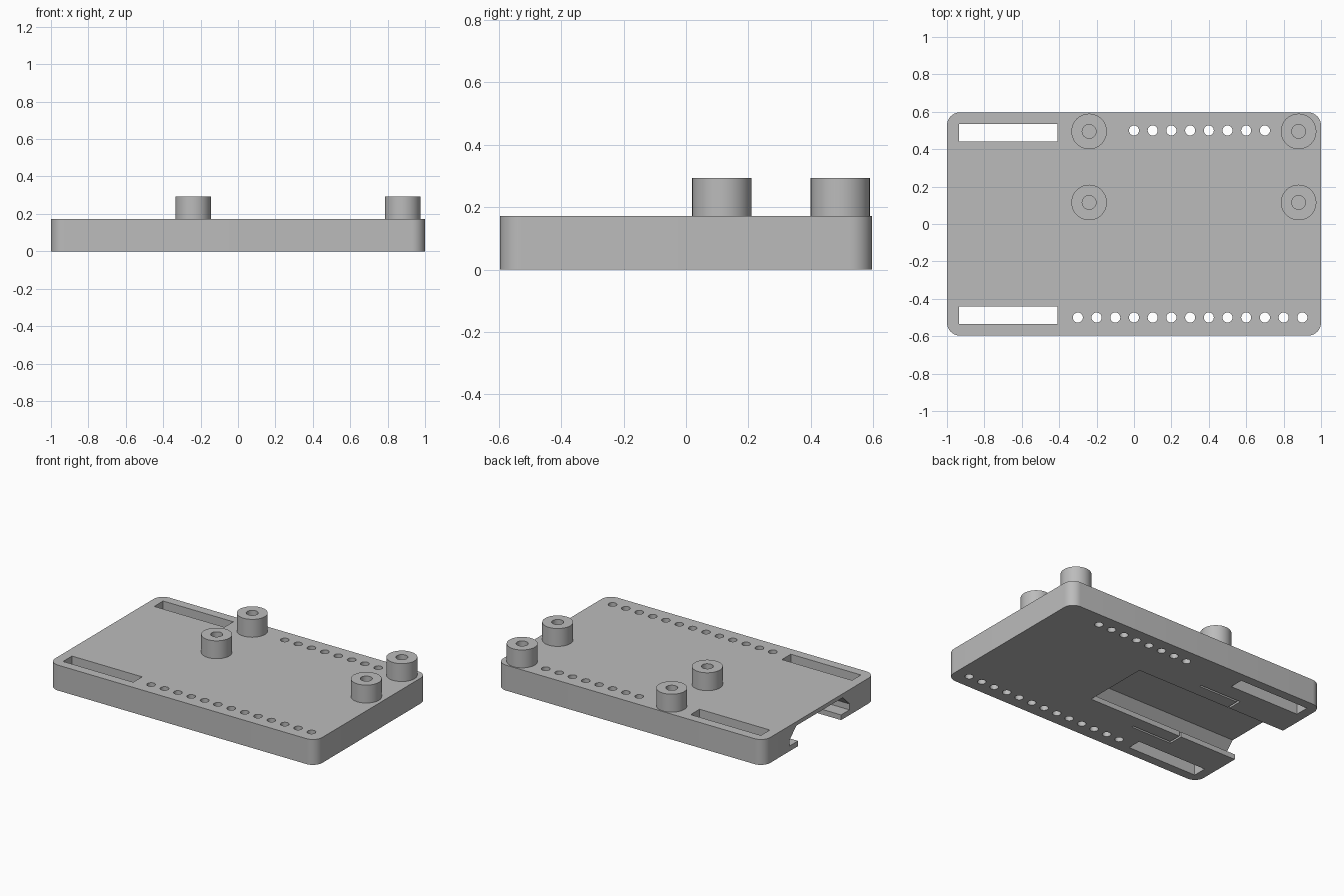
import bpy, bmesh, math

cube = bpy.data.objects.get("Cube")
if cube:
    bpy.data.objects.remove(cube, do_unlink=True)

PLATE_H = 0.172
POST_TOP = 0.293

grey = bpy.data.materials.new("plain grey")
grey.use_nodes = True
grey.diffuse_color = (0.5, 0.5, 0.5, 1)
grey.node_tree.nodes["Principled BSDF"].inputs["Base Color"].default_value = (0.5, 0.5, 0.5, 1)


def prism(name, outline, offset):
    """Extrude a closed 3D outline along an offset vector."""
    bm = bmesh.new()
    face = bm.faces.new([bm.verts.new(p) for p in outline])
    new = bmesh.ops.extrude_face_region(bm, geom=[face])["geom"]
    bmesh.ops.translate(bm, vec=offset, verts=[v for v in new if isinstance(v, bmesh.types.BMVert)])
    bmesh.ops.recalc_face_normals(bm, faces=bm.faces)
    mesh = bpy.data.meshes.new(name)
    bm.to_mesh(mesh)
    bm.free()
    mesh.materials.append(grey)
    obj = bpy.data.objects.new(name, mesh)
    bpy.context.collection.objects.link(obj)
    return obj


def box(name, x0, x1, y0, y1, z0, z1):
    return prism(name, [(x0, y0, z0), (x1, y0, z0), (x1, y1, z0), (x0, y1, z0)], (0, 0, z1 - z0))


def cylinder(name, x, y, r, z0, z1, sides):
    ring = [(x + r * math.cos(a), y + r * math.sin(a), z0)
            for a in (math.tau * i / sides for i in range(sides))]
    return prism(name, ring, (0, 0, z1 - z0))


def rounded_plate(name, hx, hy, r, height, steps=10):
    outline = []
    for i, (sx, sy) in enumerate([(1, 1), (-1, 1), (-1, -1), (1, -1)]):
        for k in range(steps + 1):
            a = math.pi / 2 * (i + k / steps)
            outline.append((sx * (hx - r) + r * math.cos(a), sy * (hy - r) + r * math.sin(a), 0))
    return prism(name, outline, (0, 0, height))


def cut(target, cutters):
    """Subtract the cutters, bake the result and delete the cutters."""
    for c in cutters:
        c.hide_render = True
        mod = target.modifiers.new("cut", 'BOOLEAN')
        mod.operation = 'DIFFERENCE'
        mod.solver = 'EXACT'
        mod.object = c
    graph = bpy.context.evaluated_depsgraph_get()
    mesh = bpy.data.meshes.new_from_object(target.evaluated_get(graph))
    target.modifiers.clear()
    target.data = mesh
    for c in cutters:
        bpy.data.objects.remove(c, do_unlink=True)


def smooth(obj):
    bpy.ops.object.select_all(action='DESELECT')
    obj.select_set(True)
    bpy.context.view_layer.objects.active = obj
    bpy.ops.object.shade_smooth_by_angle(angle=math.radians(30))


# Base plate with rounded corners
plate = rounded_plate("base_plate", 1.0, 0.597, 0.07, PLATE_H)
cutters = []

# Pin hole rows
for y, first, last in ((-0.5, -3, 9), (0.5, 0, 7)):
    for i in range(first, last + 1):
        cutters.append(cylinder("pin_hole", i / 10, y, 0.027, -0.1, 0.3, 20))

# Long strap slots
for s in (-1, 1):
    y0, y1 = sorted((s * 0.44, s * 0.535))
    cutters.append(box("strap_slot", -0.935, -0.41, y0, y1, -0.1, 0.3))

# Underside channel: narrow mouth, wider inside, sloping in to the roof
half = [(0.23, -0.1), (0.23, 0.035), (0.32, 0.035), (0.32, 0.075), (0.25, 0.145)]
section = half + [(-y, z) for y, z in reversed(half)]
cutters.append(prism("channel", [(-1.2, y, z) for y, z in section], (1.35, 0, 0)))

# Thin reliefs that free a spring tongue in each channel lip
for s in (-1, 1):
    y0, y1 = sorted((s * 0.318, s * 0.332))
    cutters.append(box("tongue_side", -0.57, -0.26, y0, y1, -0.1, 0.05))
    y0, y1 = sorted((s * 0.2, s * 0.325))
    cutters.append(box("tongue_end", -0.57, -0.556, y0, y1, -0.1, 0.05))

cut(plate, cutters)
smooth(plate)

# Standoff posts with blind screw bores
for side, x in (("right", -0.24), ("left", 0.88)):
    for end, y in (("front", 0.115), ("back", 0.495)):
        post = cylinder(f"standoff_{end}_{side}", x, y, 0.095, PLATE_H - 0.01, POST_TOP, 40)
        cut(post, [cylinder("bore", x, y, 0.037, PLATE_H, 0.4, 24)])
        smooth(post)
